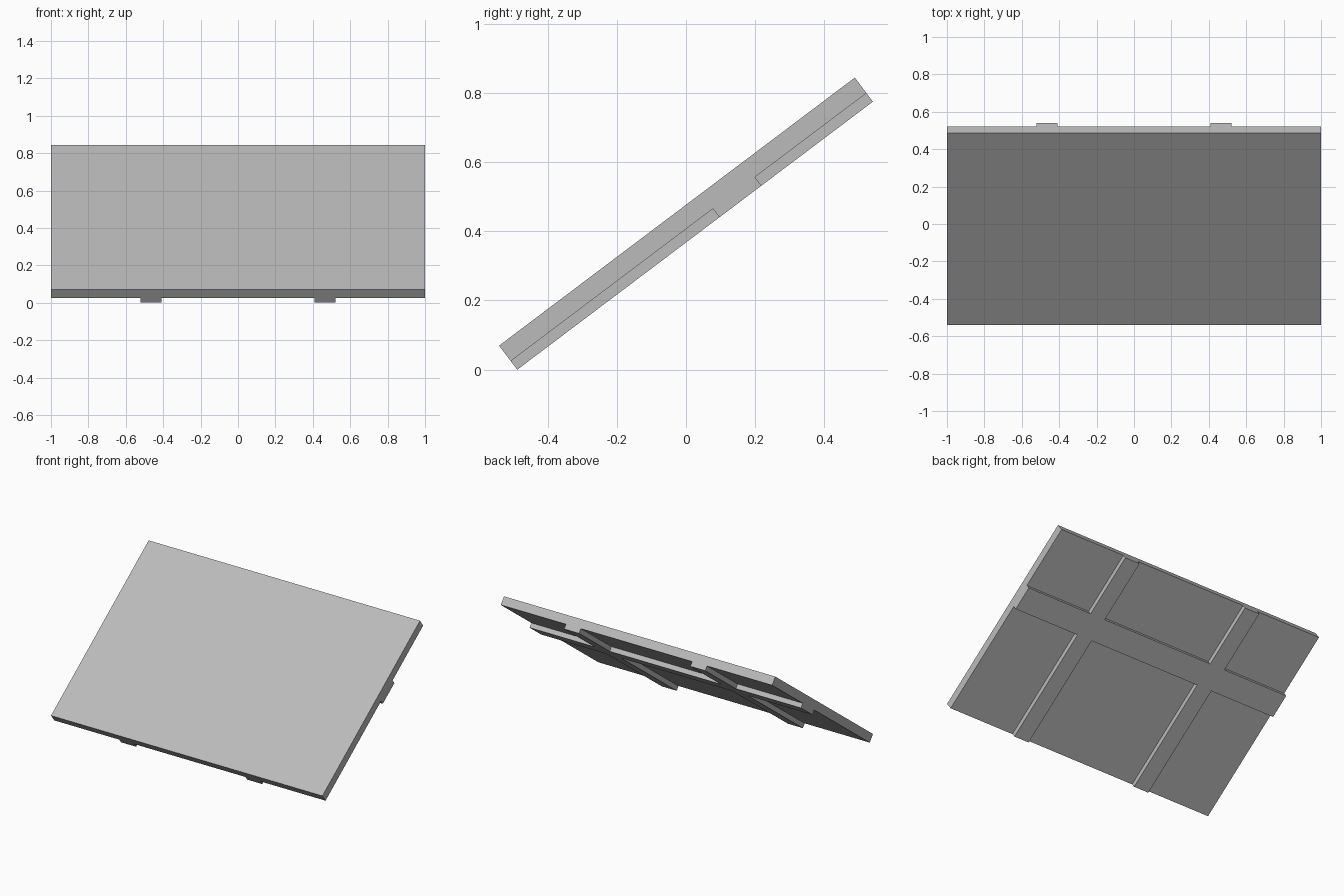
import bpy
import bmesh
import math
from mathutils import Matrix

if "Cube" in bpy.data.objects:
    bpy.data.objects.remove(bpy.data.objects["Cube"], do_unlink=True)

LENGTH, THICK, BATTEN = 1.287, 0.087, 0.031
TILT = Matrix.Translation((0, 0, 0.422)) @ Matrix.Rotation(math.radians(37), 4, "X")

grey = bpy.data.materials.new("plain grey")
grey.use_nodes = True
grey.diffuse_color = (0.5, 0.5, 0.5, 1)
bsdf = next(n for n in grey.node_tree.nodes if n.type == "BSDF_PRINCIPLED")
bsdf.inputs["Base Color"].default_value = grey.diffuse_color


def extruded_cells(name, xs, ys, keep, bottom, top):
    """Extrude the kept cells of an uneven flat grid, then tilt the result."""
    bm = bmesh.new()
    grid = [[bm.verts.new((x, y, bottom)) for y in ys] for x in xs]
    for i in range(len(xs) - 1):
        for j in range(len(ys) - 1):
            if keep(i, j):
                bm.faces.new((grid[i][j], grid[i + 1][j],
                              grid[i + 1][j + 1], grid[i][j + 1]))
    bmesh.ops.delete(bm, geom=[v for v in bm.verts if not v.link_faces], context="VERTS")
    raised = bmesh.ops.extrude_face_region(bm, geom=bm.faces[:], use_keep_orig=True)
    for v in raised["geom"]:
        if isinstance(v, bmesh.types.BMVert):
            v.co.z = top
    # Join the flat cells so no seams remain at the crossings
    bmesh.ops.dissolve_limit(bm, angle_limit=0.01, verts=bm.verts[:], edges=bm.edges[:])
    bmesh.ops.recalc_face_normals(bm, faces=bm.faces[:])
    bm.transform(TILT)
    mesh = bpy.data.meshes.new(name)
    bm.to_mesh(mesh)
    bm.free()
    mesh.materials.append(grey)
    obj = bpy.data.objects.new(name, mesh)
    bpy.context.collection.objects.link(obj)


half = LENGTH / 2
seam = BATTEN - THICK / 2

# Sloping panel
extruded_cells("panel", [-1, 1], [-half, half], lambda i, j: True, seam, THICK / 2)

# Two long battens and one cross rail, flush with each other under the panel
extruded_cells("support_battens", [-1, -0.52, -0.41, 0.41, 0.52, 1],
               [-half, 0.088, 0.24, half],
               lambda i, j: i in (1, 3) or j == 1, -THICK / 2, seam)
